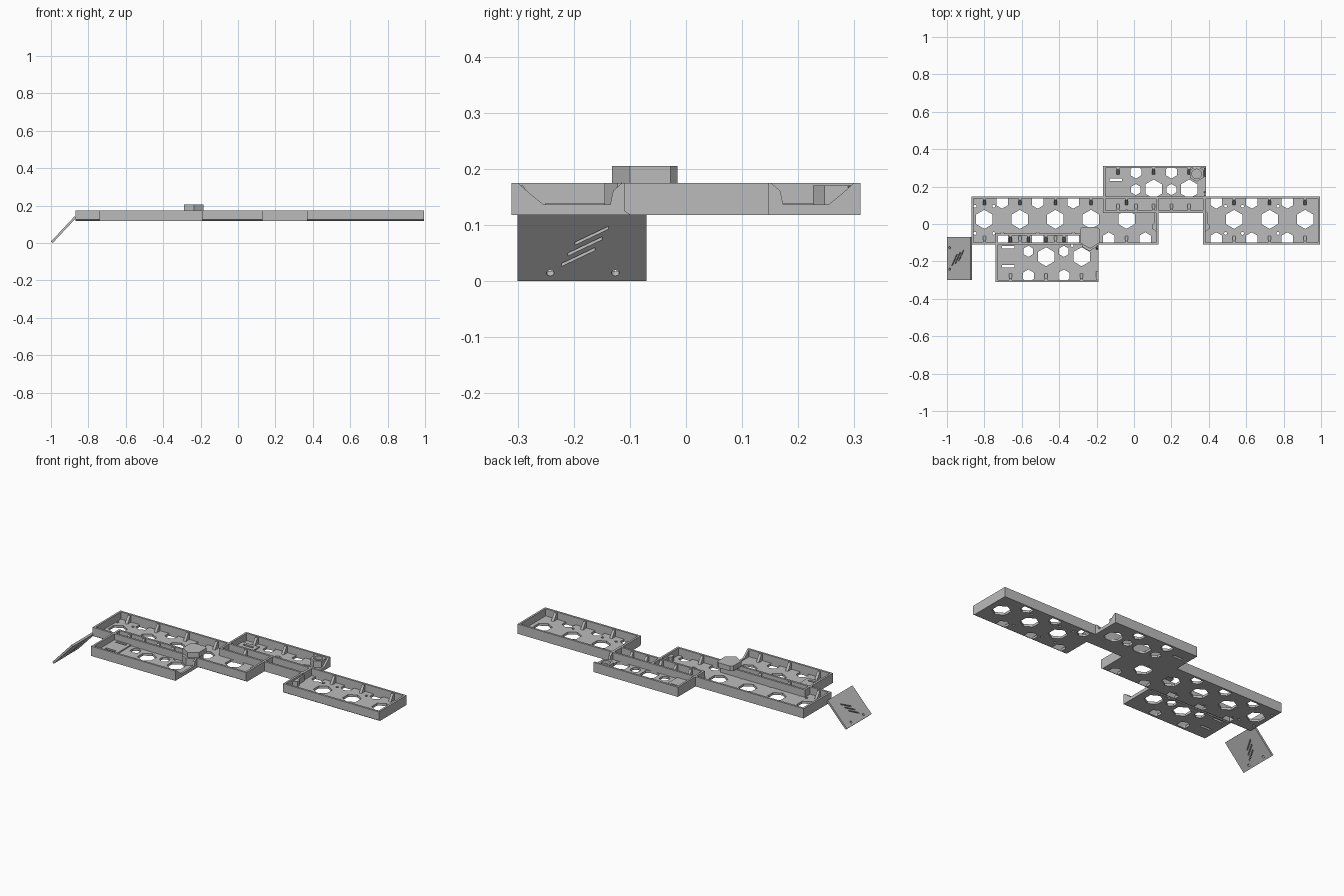
import bpy, bmesh, math
from mathutils import Matrix, Vector

if "Cube" in bpy.data.objects:
    bpy.data.objects.remove(bpy.data.objects["Cube"])

grey = bpy.data.materials.new("plain grey")
grey.use_nodes = True
colour = (0.5, 0.5, 0.5, 1)
grey.diffuse_color = colour
grey.node_tree.nodes["Principled BSDF"].inputs["Base Color"].default_value = colour

BOTTOM, FLOOR, TOP = 0.118, 0.132, 0.175
WALL = 0.012


def add_prism(bm, pts, z0, z1):
    face = bm.faces.new([bm.verts.new((x, y, z0)) for x, y in pts])
    out = bmesh.ops.extrude_face_region(bm, geom=[face])
    verts = [v for v in out["geom"] if isinstance(v, bmesh.types.BMVert)]
    bmesh.ops.translate(bm, verts=verts, vec=(0, 0, z1 - z0))


def make(name, prisms, matrix=None):
    bm = bmesh.new()
    for pts, z0, z1 in prisms:
        add_prism(bm, pts, z0, z1)
    bmesh.ops.recalc_face_normals(bm, faces=bm.faces)
    if matrix:
        bm.transform(matrix)
    mesh = bpy.data.meshes.new(name)
    bm.to_mesh(mesh)
    bm.free()
    mesh.materials.append(grey)
    obj = bpy.data.objects.new(name, mesh)
    bpy.context.collection.objects.link(obj)
    return obj


def rect(x0, x1, y0, y1):
    return [(x0, y0), (x1, y0), (x1, y1), (x0, y1)]


def ngon(cx, cy, r, n=6, squeeze=1.0):
    # first corner points along y
    return [(cx + squeeze * r * math.sin(2 * math.pi * i / n),
             cy + r * math.cos(2 * math.pi * i / n)) for i in range(n)]


def cut(obj, shapes, z0, z1):
    cutter = make("cutter", [(s, z0, z1) for s in shapes])
    cutter.hide_render = True
    mod = obj.modifiers.new("holes", "BOOLEAN")
    mod.operation, mod.solver, mod.object = "DIFFERENCE", "EXACT", cutter
    bpy.context.view_layer.update()
    graph = bpy.context.evaluated_depsgraph_get()
    mesh = bpy.data.meshes.new_from_object(obj.evaluated_get(graph))
    obj.modifiers.clear()
    obj.data = mesh
    bpy.data.objects.remove(cutter)


def wall(name, x0, x1, y0, y1):
    return make(name, [(rect(x0, x1, y0, y1), BOTTOM, TOP)])


def along_x(name, profile, x0, x1):
    # (y, z) profile swept along x
    turn = Matrix(((0, 0, 1, 0), (1, 0, 0, 0), (0, 1, 0, 0), (0, 0, 0, 1)))
    return make(name, [(profile, x0, x1)], turn)


def gussets(name, xs, y, direction):
    # triangular ribs that brace a long wall
    for i, x in enumerate(xs):
        along_x(f"{name}_{i + 1}", [(y, FLOOR - 0.002), (y + direction * 0.035, FLOOR - 0.002),
                (y + direction * 0.008, TOP - 0.004), (y, TOP - 0.004)], x - 0.008, x + 0.008)


def row(start, count, step=0.19):
    return [start + step * i for i in range(count)]


# Long main tray: two bays joined by a narrow spine
LEFT, GAP0, GAP1, RIGHT = -0.87, 0.13, 0.37, 0.995
FRONT, BACK, SPINE = -0.11, 0.148, 0.06
f = FRONT + 0.01
main_floor = make("main_floor", [([(LEFT, f), (GAP0, f), (GAP0, SPINE), (GAP1, SPINE), (GAP1, f),
                                   (RIGHT, f), (RIGHT, BACK), (LEFT, BACK)], BOTTOM, FLOOR)])
centres = row(-0.8, 5) + row(0.535, 3)
between = row(-0.705, 4) + row(0.06, 1) + row(0.44, 3)
holes = [ngon(x, 0.025, 0.051) for x in centres]
for x in between:
    holes.append(ngon(x, -0.08, 0.036))
    if not -0.2 < x < 0.3:
        holes.append(ngon(x, 0.118, 0.036))
for x in (-0.85, -0.75, 0.49, 0.58, 0.77):
    holes += [ngon(x, y, 0.008, 10) for y in (-0.05, 0.095)]
cut(main_floor, holes, BOTTOM - 0.02, FLOOR + 0.02)

wall("main_back_wall", LEFT, RIGHT, BACK - WALL, BACK)
wall("spine_front_wall", GAP0, GAP1, SPINE, SPINE + WALL)
for side, x0, x1 in (("right_bay", LEFT, GAP0), ("left_bay", GAP1, RIGHT)):
    along_x(side + "_front_wall", [(FRONT, TOP), (FRONT, BOTTOM + 0.007), (FRONT + 0.011, BOTTOM),
            (FRONT + WALL, BOTTOM), (FRONT + WALL, TOP)], x0, x1)
    wall(side + "_outer_end", x0, x0 + WALL, FRONT + WALL, BACK)
    wall(side + "_inner_end", x1 - WALL, x1, FRONT + WALL, BACK)
gussets("main_front_gusset", centres, FRONT + WALL, 1)
gussets("main_back_gusset", centres, BACK - WALL, -1)

# Small hooks facing each other across the gap
for name, x, d in (("right_hook", GAP0 - WALL, -1), ("left_hook", GAP1 + WALL, 1)):
    make(name, [([(x, -0.04), (x + d * 0.022, -0.025), (x + d * 0.022, -0.005),
                  (x + d * 0.01, 0.005), (x + d * 0.01, 0.06), (x, 0.07)], FLOOR, TOP - 0.012)])


def side_tray(name, x0, y0, y1, outer, inner, shared, hex_y):
    """outer: free long edge, inner: edge inside the main tray, shared: main tray edge"""
    x1 = x0 + 0.55
    d = 1 if outer > shared else -1
    floor = make(name + "_floor", [(rect(x0, x1, *sorted((shared, outer))), BOTTOM, FLOOR)])
    cells = [x0 + 0.27, x0 + 0.46]
    shapes = [ngon(x, hex_y, 0.051) for x in cells]
    shapes += [ngon(x0 + s, outer - d * 0.034, 0.034) for s in (0.175, 0.365)]
    shapes += [ngon(x0 + s, shared + d * 0.036, 0.03) for s in (0.175, 0.365)]
    slots = [rect(x0 + 0.035, x0 + 0.1, hex_y + s - 0.007, hex_y + s + 0.007) for s in (-0.05, 0.05)]
    shapes += slots + [ngon(x0 + 0.41, hex_y - d * 0.06, 0.008, 10)]
    cut(floor, shapes, BOTTOM - 0.02, FLOOR + 0.02)
    # raised slotted pad
    pad = make(name + "_pad", [(rect(x0 + WALL, x0 + 0.12, hex_y - 0.075, hex_y + 0.075),
                                FLOOR - 0.002, FLOOR + 0.007)])
    cut(pad, slots, FLOOR - 0.02, FLOOR + 0.02)
    # walls, with a scooped opening in the left end
    wall(name + "_outer_wall", x0, x1, *sorted((outer, outer - d * WALL)))
    wall(name + "_inner_wall", x0, x1, *sorted((inner, inner + d * WALL)))
    wall(name + "_right_end", x0, x0 + WALL, y0, y1)
    a, b = outer - d * WALL, shared
    along_x(name + "_scooped_end", [(inner, BOTTOM), (a, BOTTOM), (a, TOP), (a - d * 0.02, TOP - 0.018),
            (a - d * 0.045, FLOOR + 0.005), (b + d * 0.025, FLOOR + 0.005),
            (b + d * 0.02, TOP - 0.014), (b + d * 0.004, TOP), (inner, TOP)], x1 - WALL, x1)
    gussets(name + "_outer_gusset", [x0 + 0.08] + cells, outer - d * WALL, -d)
    gussets(name + "_inner_gusset", row(x0 + 0.08, 5, 0.095), inner + d * WALL, d)


side_tray("back_tray", -0.165, SPINE, 0.311, 0.311, SPINE, BACK, 0.187)
side_tray("front_tray", -0.74, -0.311, -0.05, -0.311, -0.05, FRONT, -0.175)

# Corner sockets and the raised cap
socket = make("back_tray_socket", [(ngon(0.335, 0.268, 0.042), FLOOR, TOP - 0.004)])
cut(socket, [ngon(0.335, 0.268, 0.026, 12)], FLOOR + 0.02, TOP + 0.02)
make("cap_post", [(ngon(-0.238, -0.1, 0.045), FLOOR, TOP)])
make("cap", [([(-0.29, -0.028), (-0.275, -0.015), (-0.2, -0.015), (-0.185, -0.028),
               (-0.185, -0.1), (-0.235, -0.132), (-0.29, -0.1)], TOP, 0.205)])

# Sloping end plate with two bolt holes and three slanted vents
plate = make("ramp_plate", [(rect(0, 0.184, -0.3, -0.07), 0, 0.012)])
shapes = [ngon(0.02, y, 0.007, 12) for y in (-0.242, -0.126)]
for i in (-1, 0, 1):
    u, y = 0.085 + i * 0.026, -0.18 + i * 0.012
    shapes.append([(u - 0.023, y - 0.03), (u - 0.016, y - 0.03), (u + 0.023, y + 0.03), (u + 0.016, y + 0.03)])
cut(plate, shapes, -0.02, 0.03)
plate.data.transform(Matrix.Translation(Vector((-0.991, 0, 0))) @ Matrix.Rotation(math.radians(-47), 4, "Y"))
